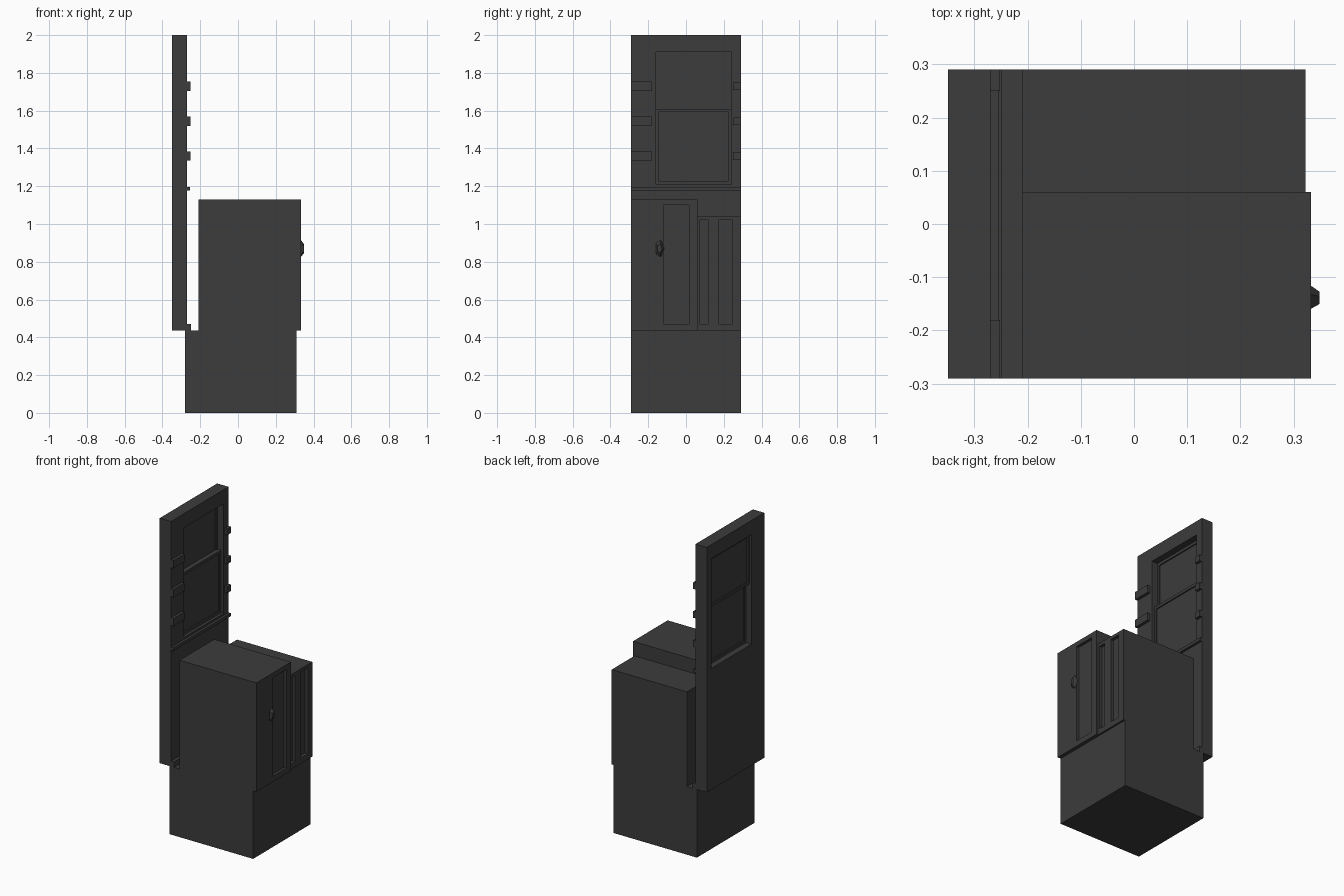
import bpy
import bmesh
from mathutils import Matrix, Vector

old = bpy.data.objects.get("Cube")
if old:
    bpy.data.objects.remove(old, do_unlink=True)

# Single dark grey finish
grey = bpy.data.materials.new("dark_grey")
grey.use_nodes = True
colour = (0.045, 0.045, 0.045, 1)
grey.diffuse_color = colour
grey.node_tree.nodes["Principled BSDF"].inputs["Base Color"].default_value = colour


def finish(name, bm):
    bmesh.ops.recalc_face_normals(bm, faces=bm.faces)
    mesh = bpy.data.meshes.new(name)
    bm.to_mesh(mesh)
    bm.free()
    mesh.materials.append(grey)
    obj = bpy.data.objects.new(name, mesh)
    bpy.context.collection.objects.link(obj)
    return obj


def add_box(bm, x, y, z):
    lo, hi = Vector((x[0], y[0], z[0])), Vector((x[1], y[1], z[1]))
    size = hi - lo
    bmesh.ops.create_cube(bm, size=1, matrix=Matrix.Translation((lo + hi) / 2)
                          @ Matrix.Diagonal((*size, 1)))


def box(name, x, y, z):
    bm = bmesh.new()
    add_box(bm, x, y, z)
    return finish(name, bm)


def frame(name, x, y, z, hole_y, hole_z):
    """Rectangular frame facing along x, with one opening."""
    bm = bmesh.new()
    add_box(bm, x, (y[0], hole_y[0]), z)
    add_box(bm, x, (hole_y[1], y[1]), z)
    add_box(bm, x, hole_y, (z[0], hole_z[0]))
    add_box(bm, x, hole_y, (hole_z[1], z[1]))
    return finish(name, bm)


DEPTH = (-0.29, 0.29)
FLOOR = 0.435

# Plinth and the two cabinets standing on it
box("plinth", (-0.28, 0.31), DEPTH, (0, FLOOR))
box("tall_cabinet", (-0.21, 0.315), (-0.29, 0.06), (FLOOR, 1.13))
box("low_cabinet", (-0.21, 0.302), (0.06, 0.29), (FLOOR, 1.04))

# Cabinet fronts with recessed panels
frame("tall_cabinet_door", (0.315, 0.333), (-0.29, 0.06), (FLOOR, 1.13),
      (-0.12, 0.015), (0.47, 1.1))
frame("low_cabinet_narrow_door", (0.302, 0.322), (0.06, 0.145), (FLOOR, 1.04),
      (0.072, 0.117), (0.47, 1.02))
frame("low_cabinet_wide_door", (0.302, 0.322), (0.145, 0.29), (FLOOR, 1.04),
      (0.175, 0.245), (0.47, 1.02))

# Faceted door knob
bm = bmesh.new()
bmesh.ops.create_cone(bm, cap_ends=True, segments=5, radius1=0.5, radius2=0.25, depth=1,
                      matrix=Matrix.Translation((0.34, -0.14, 0.87))
                      @ Matrix.Diagonal((0.018, 0.05, 0.1, 1))
                      @ Matrix.Rotation(1.5708, 4, 'Y'))
finish("door_knob", bm)

# Wall with a window opening
frame("wall", (-0.35, -0.27), DEPTH, (FLOOR, 2), (-0.16, 0.24), (1.21, 1.91))

# Sliding sashes: upper one outside, lower one inside
for name, x, z in (("upper", (-0.335, -0.312), (1.59, 1.91)),
                   ("lower", (-0.312, -0.288), (1.21, 1.61))):
    mid = sum(x) / 2
    frame(name + "_sash", x, (-0.16, 0.24), z,
          (-0.145, 0.225), (z[0] + 0.018, z[1] - 0.018))
    box(name + "_pane", (mid - 0.004, mid + 0.004), (-0.145, 0.225),
        (z[0] + 0.018, z[1] - 0.018))

# Ledge, skirting and small shelves on the inner wall face
box("wall_ledge", (-0.27, -0.254), DEPTH, (1.178, 1.197))
box("skirting", (-0.27, -0.249), DEPTH, (FLOOR, 0.47))
for i, z in enumerate((1.36, 1.545, 1.73)):
    box(f"right_shelf_{i}", (-0.27, -0.252), (-0.29, -0.18), (z - 0.025, z + 0.025))
    box(f"left_shelf_{i}", (-0.27, -0.252), (0.25, 0.29), (z - 0.02, z + 0.02))
